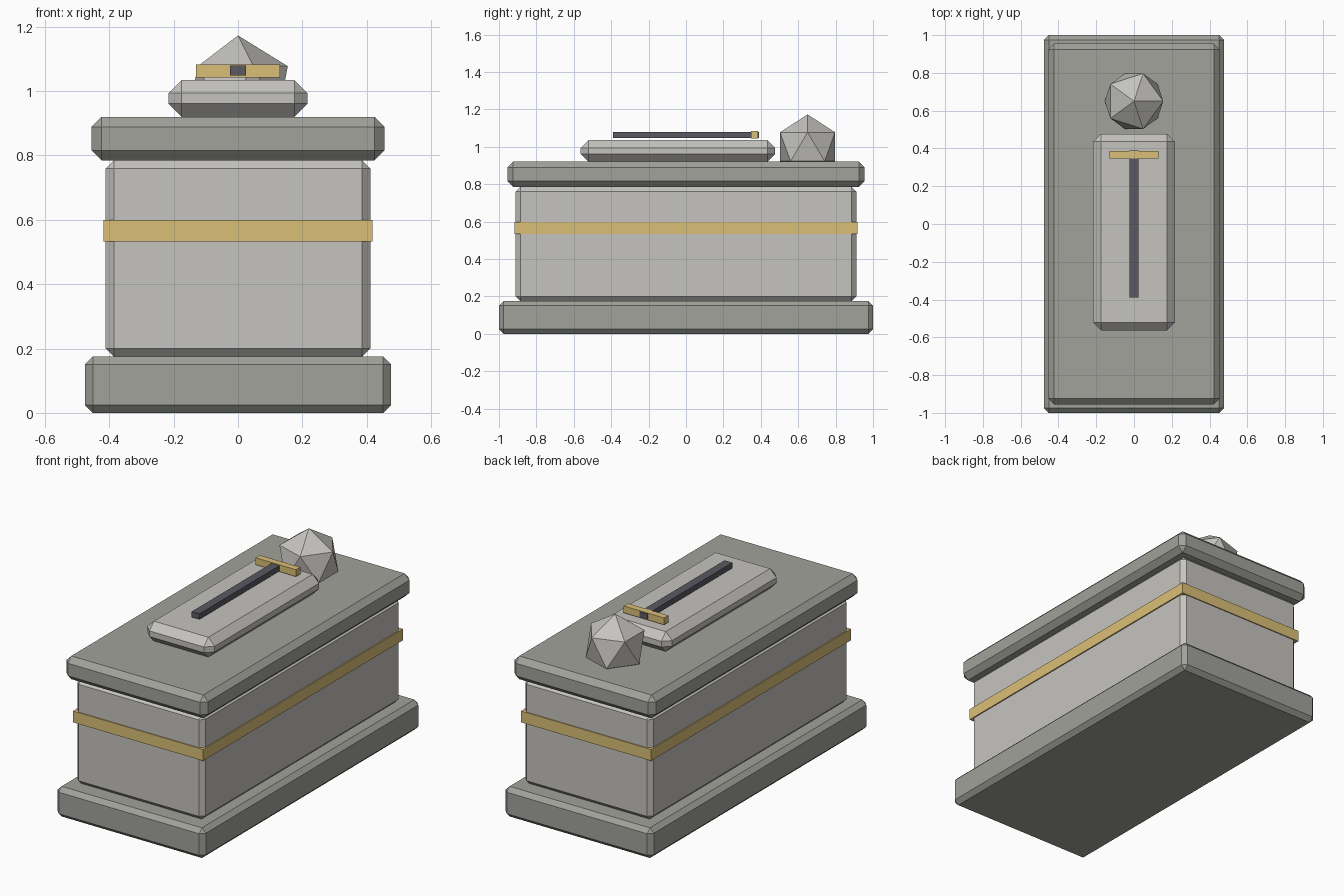
import bpy

if "Cube" in bpy.data.objects:
    bpy.data.objects.remove(bpy.data.objects["Cube"])


def mat(name, rgb):
    m = bpy.data.materials.new(name)
    m.diffuse_color = (*rgb, 1)
    m.use_nodes = True
    m.node_tree.nodes["Principled BSDF"].inputs["Base Color"].default_value = m.diffuse_color
    return m


dark_stone = mat("dark_stone", (0.36, 0.36, 0.33))
pale_stone = mat("pale_stone", (0.56, 0.55, 0.52))
gold = mat("gold", (0.70, 0.52, 0.18))
iron = mat("iron", (0.10, 0.10, 0.12))


def block(name, xs, ys, zs, material, bevel=0):
    """Box spanning the given ranges, with an optional flat chamfer."""
    loc = [sum(r) / 2 for r in (xs, ys, zs)]
    bpy.ops.mesh.primitive_cube_add(size=1, location=loc)
    ob = bpy.context.object
    ob.name = name
    ob.scale = [r[1] - r[0] for r in (xs, ys, zs)]
    bpy.ops.object.transform_apply(location=False, rotation=False, scale=True)
    ob.data.materials.append(material)
    if bevel:
        mod = ob.modifiers.new("chamfer", 'BEVEL')
        mod.width = bevel
        mod.segments = 1
    return ob


# Tomb: plinth, chest, gilded band and lid
block("plinth", (-0.476, 0.476), (-1, 1), (0, 0.175), dark_stone, 0.025)
block("chest", (-0.411, 0.411), (-0.911, 0.911), (0.175, 0.785), pale_stone, 0.025)
block("band", (-0.418, 0.418), (-0.917, 0.917), (0.533, 0.599), gold)
block("lid", (-0.455, 0.455), (-0.955, 0.955), (0.785, 0.92), dark_stone, 0.031)

# Effigy: body slab and faceted head
block("effigy_body", (-0.216, 0.216), (-0.563, 0.477), (0.92, 1.035), pale_stone, 0.041)
bpy.ops.mesh.primitive_ico_sphere_add(subdivisions=1, radius=0.173, location=(0, 0.65, 1.0))
head = bpy.context.object
head.name = "effigy_head"
head.data.materials.append(pale_stone)

# Sword lying on the effigy
block("sword_blade", (-0.025, 0.025), (-0.39, 0.39), (1.048, 1.08), iron)
block("sword_guard", (-0.13, 0.13), (0.347, 0.386), (1.043, 1.083), gold)
